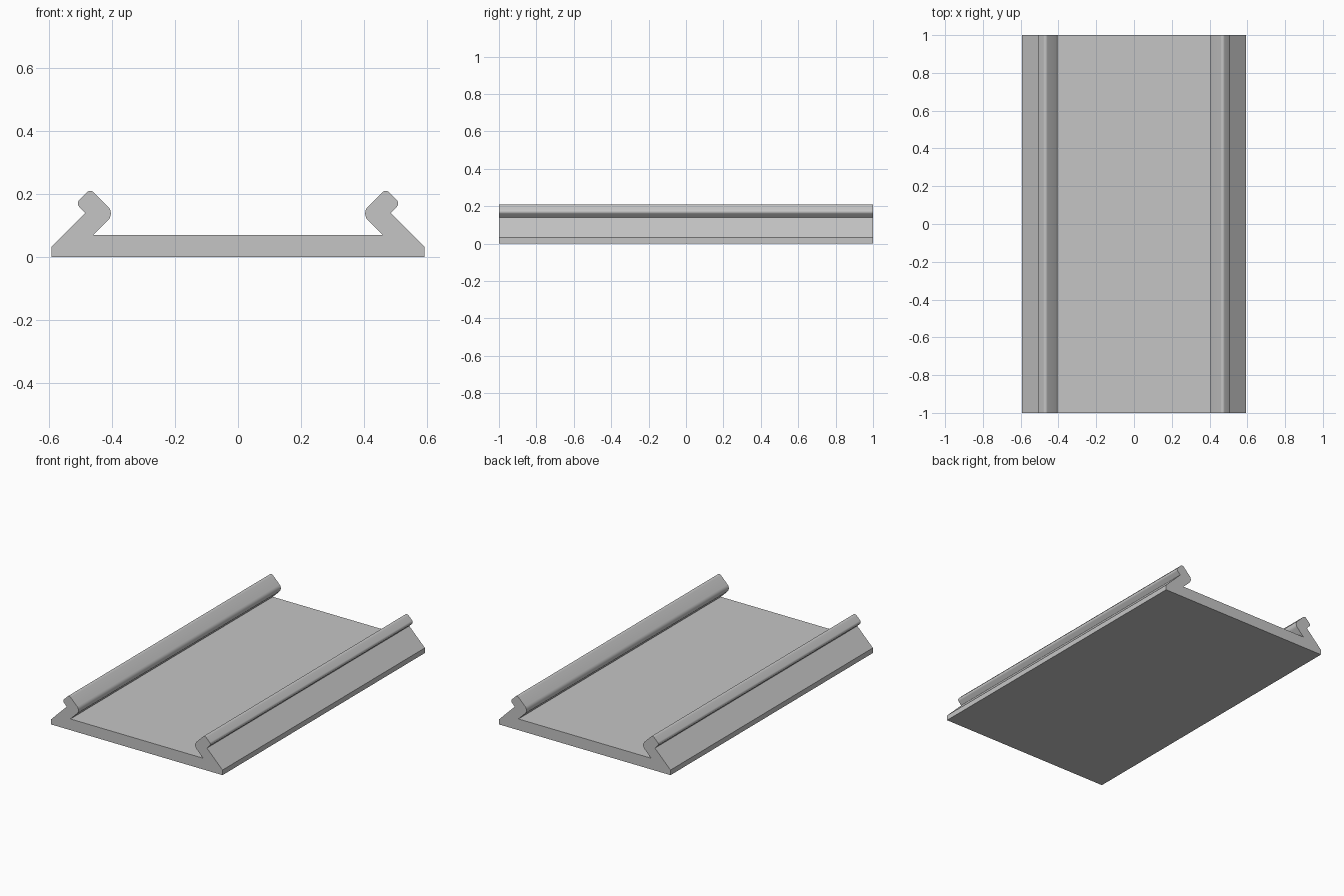
import bpy, bmesh, math
from mathutils import Vector

cube = bpy.data.objects.get("Cube")
if cube:
    bpy.data.objects.remove(cube)

LENGTH = 2.0
ARC_STEPS = 8

# Plain grey material
grey = bpy.data.materials.new("plain_grey")
grey.use_nodes = True
colour = (0.56, 0.56, 0.56, 1)
grey.diffuse_color = colour
grey.node_tree.nodes["Principled BSDF"].inputs["Base Color"].default_value = colour


def fillet(before, corner, after, radius):
    """Points of an arc that rounds the corner between two edges."""
    a = (before - corner).normalized()
    b = (after - corner).normalized()
    half = a.angle(b) / 2
    centre = corner + (a + b).normalized() * radius / math.sin(half)
    start = corner + a * radius / math.tan(half) - centre
    end = corner + b * radius / math.tan(half) - centre
    sweep = math.pi - 2 * half
    points = []
    for i in range(ARC_STEPS + 1):
        t = i / ARC_STEPS
        mix = math.sin((1 - t) * sweep) * start + math.sin(t * sweep) * end
        points.append(centre + mix / math.sin(sweep))
    return points


# Right half of the channel section: x, z, corner radius
corners = [
    (0.593, 0.0, 0),        # base edge
    (0.593, 0.032, 0),      # foot of sloping wall
    (0.485, 0.14, 0),       # notch under the hook
    (0.515, 0.17, 0.015),   # hook outer corner
    (0.469, 0.216, 0.015),  # hook top
    (0.391, 0.138, 0.031),  # inner lip
    (0.459, 0.07, 0),       # wall meets floor
]
half = []
for i, (x, z, radius) in enumerate(corners):
    p = Vector((x, z))
    if radius:
        half += fillet(Vector(corners[i - 1][:2]), p, Vector(corners[i + 1][:2]), radius)
    else:
        half.append(p)
section = half + [Vector((-p.x, p.y)) for p in reversed(half)]

# Extrude the section along the channel
bm = bmesh.new()
cap = bm.faces.new([bm.verts.new((p.x, -LENGTH / 2, p.y)) for p in section])
extruded = bmesh.ops.extrude_face_region(bm, geom=[cap], use_keep_orig=True)
moved = [v for v in extruded["geom"] if isinstance(v, bmesh.types.BMVert)]
bmesh.ops.translate(bm, verts=moved, vec=(0, LENGTH, 0))
bmesh.ops.recalc_face_normals(bm, faces=bm.faces)
mesh = bpy.data.meshes.new("hooked_channel")
bm.to_mesh(mesh)
bm.free()
mesh.materials.append(grey)

channel = bpy.data.objects.new("hooked_channel", mesh)
bpy.context.collection.objects.link(channel)
bpy.ops.object.select_all(action="DESELECT")
channel.select_set(True)
bpy.context.view_layer.objects.active = channel
bpy.ops.object.shade_smooth_by_angle(angle=math.radians(30))
